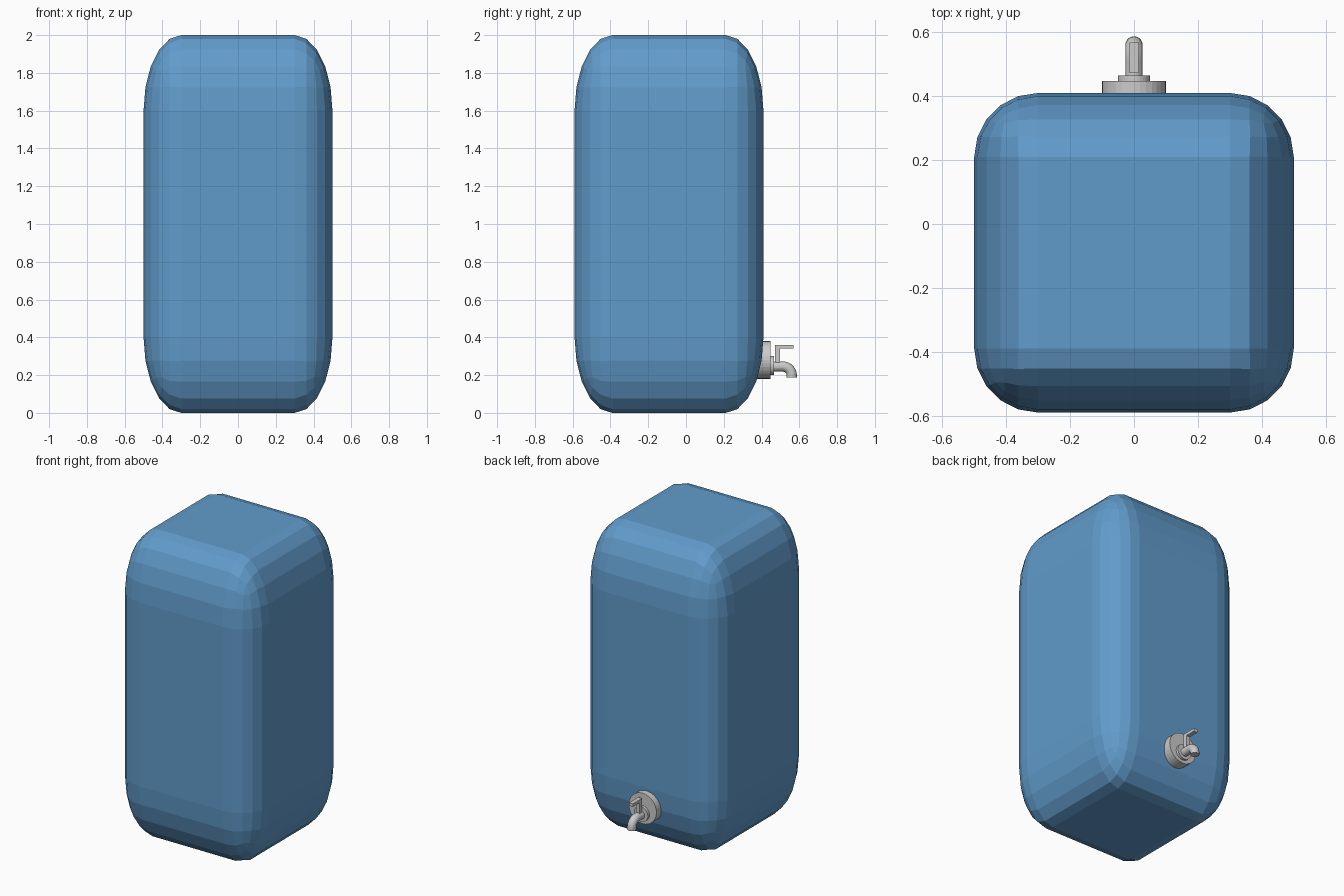
import bpy, bmesh, math
from mathutils import Matrix, Vector

if "Cube" in bpy.data.objects:
    bpy.data.objects.remove(bpy.data.objects["Cube"])

blue = bpy.data.materials.new("tank_blue")
blue.diffuse_color = (0.12, 0.33, 0.6, 1)
blue.use_nodes = True
blue.node_tree.nodes["Principled BSDF"].inputs["Base Color"].default_value = blue.diffuse_color


def finish(name, bm, mat=None):
    bmesh.ops.recalc_face_normals(bm, faces=bm.faces)
    mesh = bpy.data.meshes.new(name)
    bm.to_mesh(mesh)
    bm.free()
    if mat:
        mesh.materials.append(mat)
    obj = bpy.data.objects.new(name, mesh)
    bpy.context.collection.objects.link(obj)
    return obj


def disc(name, radius, y0, y1, z):
    bm = bmesh.new()
    bmesh.ops.create_cone(bm, cap_ends=True, segments=32, radius1=radius, radius2=radius, depth=y1 - y0,
                          matrix=Matrix.Translation((0, (y0 + y1) / 2, z)) @ Matrix.Rotation(math.pi / 2, 4, 'X'))
    return finish(name, bm)


# Tank: rounded unit cube stretched to twice its height
bm = bmesh.new()
bmesh.ops.create_cube(bm, size=1)
bmesh.ops.bevel(bm, geom=bm.edges[:], offset=0.2, segments=5, profile=0.5, affect='EDGES')
bmesh.ops.transform(bm, verts=bm.verts, matrix=Matrix.Translation((0, -0.09, 1)) @ Matrix.Diagonal((1, 1, 2, 1)))
finish("tank", bm, blue)

# Tap mounting discs
disc("tap_flange", 0.10, 0.35, 0.448, 0.28)
disc("tap_collar", 0.05, 0.44, 0.465, 0.25)

# Spout: circle swept along a straight run and a downward elbow
path = [(0.455, 0, 0.245)]
for i in range(9):
    a = math.radians(90 * i / 8)
    path.append((0.514 + 0.046 * math.sin(a), a, 0.199 + 0.046 * math.cos(a)))
path.append((0.56, math.pi / 2, 0.187))
bm = bmesh.new()
rings = []
for y, a, z in path:
    up = Vector((0, math.sin(a), math.cos(a)))
    rings.append([bm.verts.new(Vector((0, y, z)) + 0.027 * (Vector((1, 0, 0)) * math.cos(t) + up * math.sin(t)))
                  for t in (math.tau * k / 20 for k in range(20))])
for r, s in zip(rings, rings[1:]):
    for k in range(20):
        bm.faces.new((r[k], r[k - 1], s[k - 1], s[k]))
bm.faces.new(rings[0])
bm.faces.new(rings[-1])
finish("tap_spout", bm)

# Lever: L-shaped side profile extruded across x
bm = bmesh.new()
profile = [(0.472, 0.25), (0.498, 0.25), (0.498, 0.34), (0.568, 0.34), (0.568, 0.36), (0.472, 0.36)]
face = bm.faces.new([bm.verts.new((-0.014, y, z)) for y, z in profile])
side = bmesh.ops.extrude_face_region(bm, geom=[face])
bmesh.ops.translate(bm, vec=(0.028, 0, 0), verts=[v for v in side["geom"] if isinstance(v, bmesh.types.BMVert)])
finish("tap_lever", bm)
